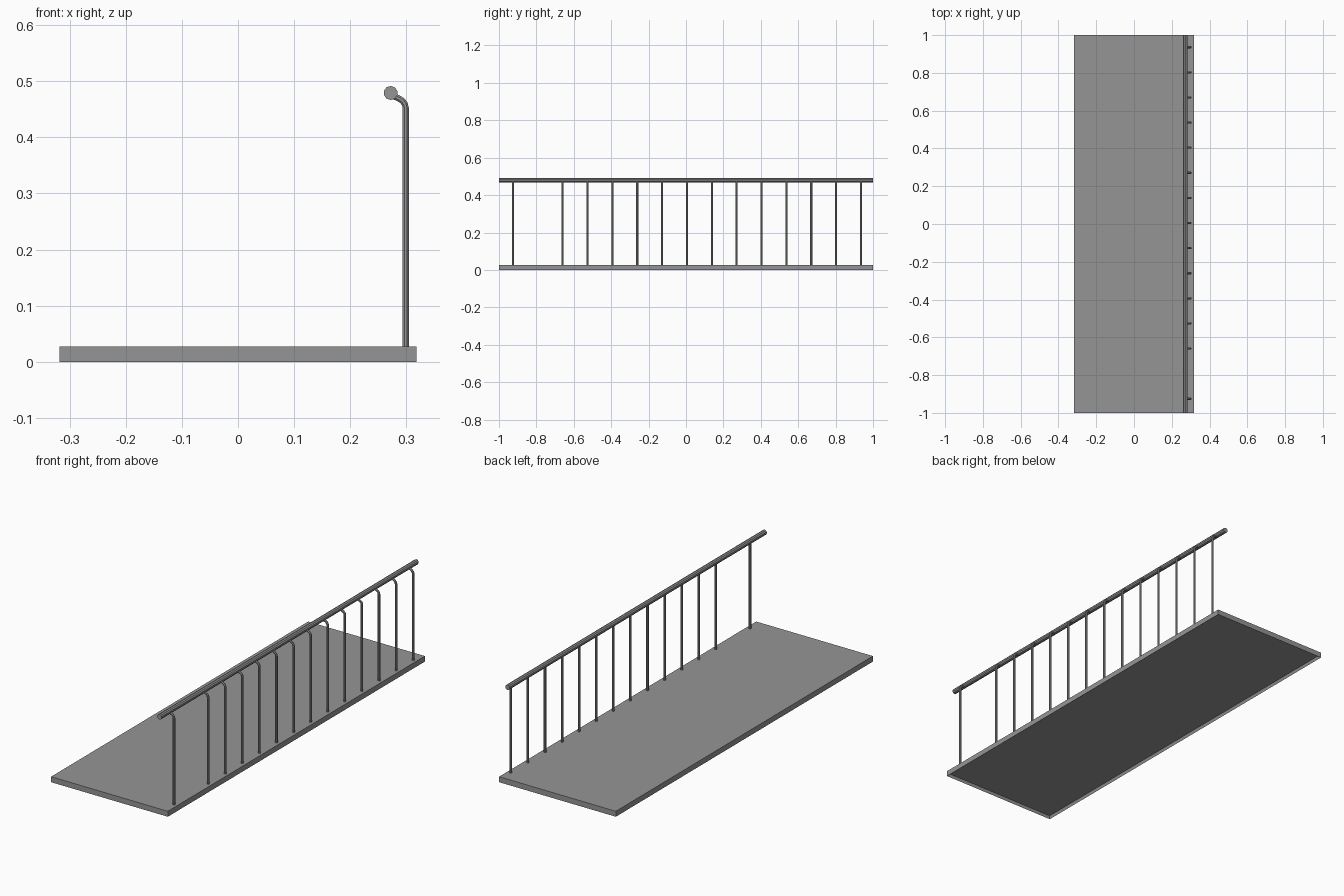
import bpy
import bmesh
import math
from mathutils import Vector, Matrix

cube = bpy.data.objects.get("Cube")
if cube:
    bpy.data.objects.remove(cube, do_unlink=True)

LENGTH, WIDTH, THICK = 2.0, 0.636, 0.027
POST_X, POST_R = 0.299, 0.006
RAIL_X, RAIL_Z, RAIL_R = 0.272, 0.479, 0.0125

# Single grey metal colour
grey = bpy.data.materials.new("grey metal")
grey.use_nodes = True
colour = (0.3, 0.3, 0.3, 1)
grey.diffuse_color = colour
grey.node_tree.nodes["Principled BSDF"].inputs["Base Color"].default_value = colour


def finish(bm, name):
    """Turn a bmesh into a linked, flat shaded object."""
    bmesh.ops.recalc_face_normals(bm, faces=bm.faces)
    mesh = bpy.data.meshes.new(name)
    bm.to_mesh(mesh)
    bm.free()
    mesh.materials.append(grey)
    obj = bpy.data.objects.new(name, mesh)
    bpy.context.collection.objects.link(obj)
    return obj


def sweep(name, path, radius, sides):
    """Sweep a regular polygon along a path and cap both ends."""
    bm = bmesh.new()
    points = [Vector(p) for p in path]
    rings = []
    for i, p in enumerate(points):
        before, after = points[max(i - 1, 0)], points[min(i + 1, len(points) - 1)]
        tangent = (after - before).normalized()
        u = Vector((0, 1, 0)) if abs(tangent.y) < 0.9 else Vector((1, 0, 0))
        v = tangent.cross(u)
        angles = [math.tau * (k + 0.5) / sides for k in range(sides)]
        rings.append([bm.verts.new(p + radius * (math.cos(a) * u + math.sin(a) * v))
                      for a in angles])
    for a, b in zip(rings, rings[1:]):
        for k in range(sides):
            n = (k + 1) % sides
            bm.faces.new((a[k], a[n], b[n], b[k]))
    bm.faces.new(rings[0])
    bm.faces.new(rings[-1])
    return finish(bm, name)


# Walkway slab with a shallow recess underneath
bm = bmesh.new()
bmesh.ops.create_cube(bm, size=1, matrix=Matrix.Translation((0, 0, THICK / 2))
                      @ Matrix.Diagonal((WIDTH, LENGTH, THICK, 1)))
bm.normal_update()
bottom = min(bm.faces, key=lambda f: f.normal.z)
bmesh.ops.inset_region(bm, faces=[bottom], thickness=0.008)
bmesh.ops.translate(bm, verts=bottom.verts, vec=(0, 0, 0.014))
finish(bm, "walkway_slab")

# Handrail along the whole right edge
sweep("handrail", [(RAIL_X, -LENGTH / 2, RAIL_Z), (RAIL_X, LENGTH / 2, RAIL_Z)], RAIL_R, 10)

# Evenly spaced bent posts, with the second one left out
bend = [(POST_X, 0, THICK - 0.005), (POST_X, 0, 0.452), (0.297, 0, 0.460),
        (0.292, 0, 0.466), (0.285, 0, 0.470), (RAIL_X, 0, 0.476)]
first = sweep("post_00", bend, POST_R, 8)
first.location.y = -0.925
for i in range(2, 15):
    post = bpy.data.objects.new(f"post_{i:02d}", first.data)
    post.location.y = -0.925 + i * 0.1329
    bpy.context.collection.objects.link(post)
